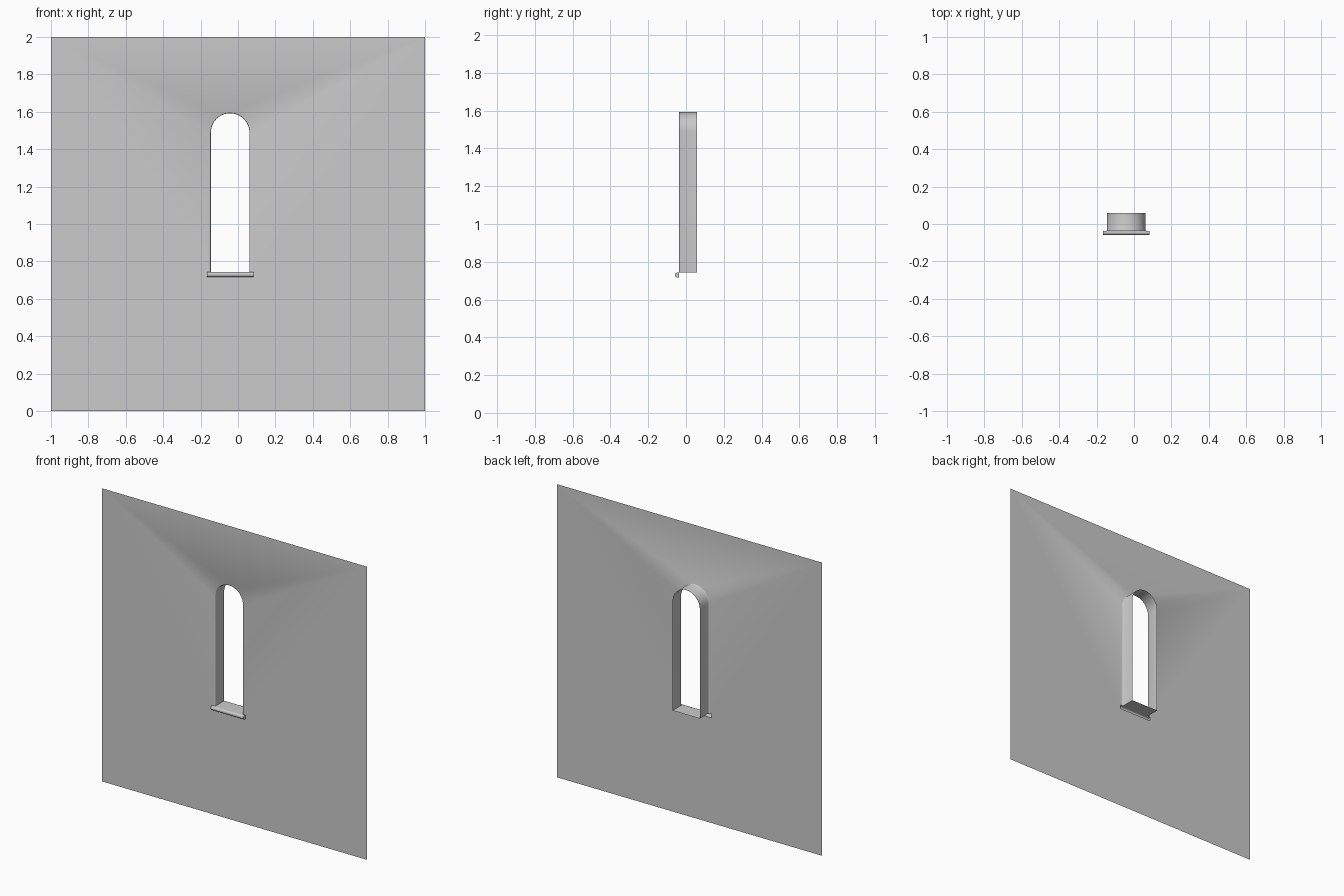
import bpy, bmesh, math

if "Cube" in bpy.data.objects:
    bpy.data.objects.remove(bpy.data.objects["Cube"])

CX, R = -0.042, 0.103          # opening centre and half width
SPRING, FLOOR, UNDER = 1.489, 0.743, 0.717
FRONT, BACK, EASE = -0.037, 0.058, 0.005
SILL = 0.124                   # half width of the sill
SEG = 24


def finish(bm, name, angle):
    me = bpy.data.meshes.new(name)
    bm.to_mesh(me)
    bm.free()
    ob = bpy.data.objects.new(name, me)
    bpy.context.collection.objects.link(ob)
    bpy.ops.object.select_all(action='DESELECT')
    ob.select_set(True)
    bpy.context.view_layer.objects.active = ob
    bpy.ops.object.shade_smooth_by_angle(angle=math.radians(angle))
    return ob


def arch(bm, r, y):
    # right jamb foot, round head, left jamb foot
    pts = [(CX + r, FLOOR)]
    pts += [(CX + r * math.cos(math.pi * i / SEG), SPRING + r * math.sin(math.pi * i / SEG))
            for i in range(SEG + 1)]
    pts.append((CX - r, FLOOR))
    return [bm.verts.new((x, y, z)) for x, z in pts]


def loop_edges(bm, verts):
    return [bm.edges.new((a, b)) for a, b in zip(verts, verts[1:] + verts[:1])]


def bridge(bm, a, b):
    for i in range(len(a) - 1):
        bm.faces.new((a[i], a[i + 1], b[i + 1], b[i]))


# Wall sheet with an arched hole that also follows the sill outline
bm = bmesh.new()
rim = arch(bm, R + EASE, FRONT)
foot = [bm.verts.new((CX + x, FRONT, z)) for x, z in
        ((-SILL, FLOOR), (-SILL, UNDER), (SILL, UNDER), (SILL, FLOOR))]
border = [bm.verts.new((x, FRONT, z)) for x, z in ((-1, 0), (1, 0), (1, 2), (-1, 2))]
edges = loop_edges(bm, rim + foot) + loop_edges(bm, border)
bmesh.ops.triangle_fill(bm, edges=edges, use_beauty=True, normal=(0, -1, 0))

# Eased edge and deep reveal
mid = arch(bm, R + EASE * 0.3, FRONT + EASE * 0.3)
inner = arch(bm, R, FRONT + EASE)
back = arch(bm, R, BACK)
bridge(bm, rim, mid)
bridge(bm, mid, inner)
bridge(bm, inner, back)
bmesh.ops.recalc_face_normals(bm, faces=bm.faces)
big = max(bm.faces, key=lambda f: f.calc_area())
if big.normal.y > 0:
    bmesh.ops.reverse_faces(bm, faces=bm.faces)
finish(bm, "wall_with_arched_opening", 60)

# Window sill: rounded nosing, open at the back, plus the reveal floor
bm = bmesh.new()
mz, h, nose = (FLOOR + UNDER) / 2, (FLOOR - UNDER) / 2, 0.011
profile = [(FRONT, FLOOR)]
for i in range(13):
    t = math.pi / 2 - math.pi * i / 12
    profile.append((-0.058 + nose - nose * math.cos(t), mz + h * math.sin(t)))
profile.append((FRONT, UNDER))
left, right = ([bm.verts.new((CX + s * SILL, y, z)) for y, z in profile] for s in (-1, 1))
bridge(bm, left, right)
bm.faces.new(left)
bm.faces.new(right[::-1])
bmesh.ops.recalc_face_normals(bm, faces=bm.faces)
if min(bm.faces, key=lambda f: f.calc_center_median().y).normal.y > 0:
    bmesh.ops.reverse_faces(bm, faces=bm.faces)
bm.faces.new([bm.verts.new((CX + x, y, FLOOR)) for x, y in
              ((-R, FRONT), (R, FRONT), (R, BACK), (-R, BACK))])
finish(bm, "window_sill", 40)
